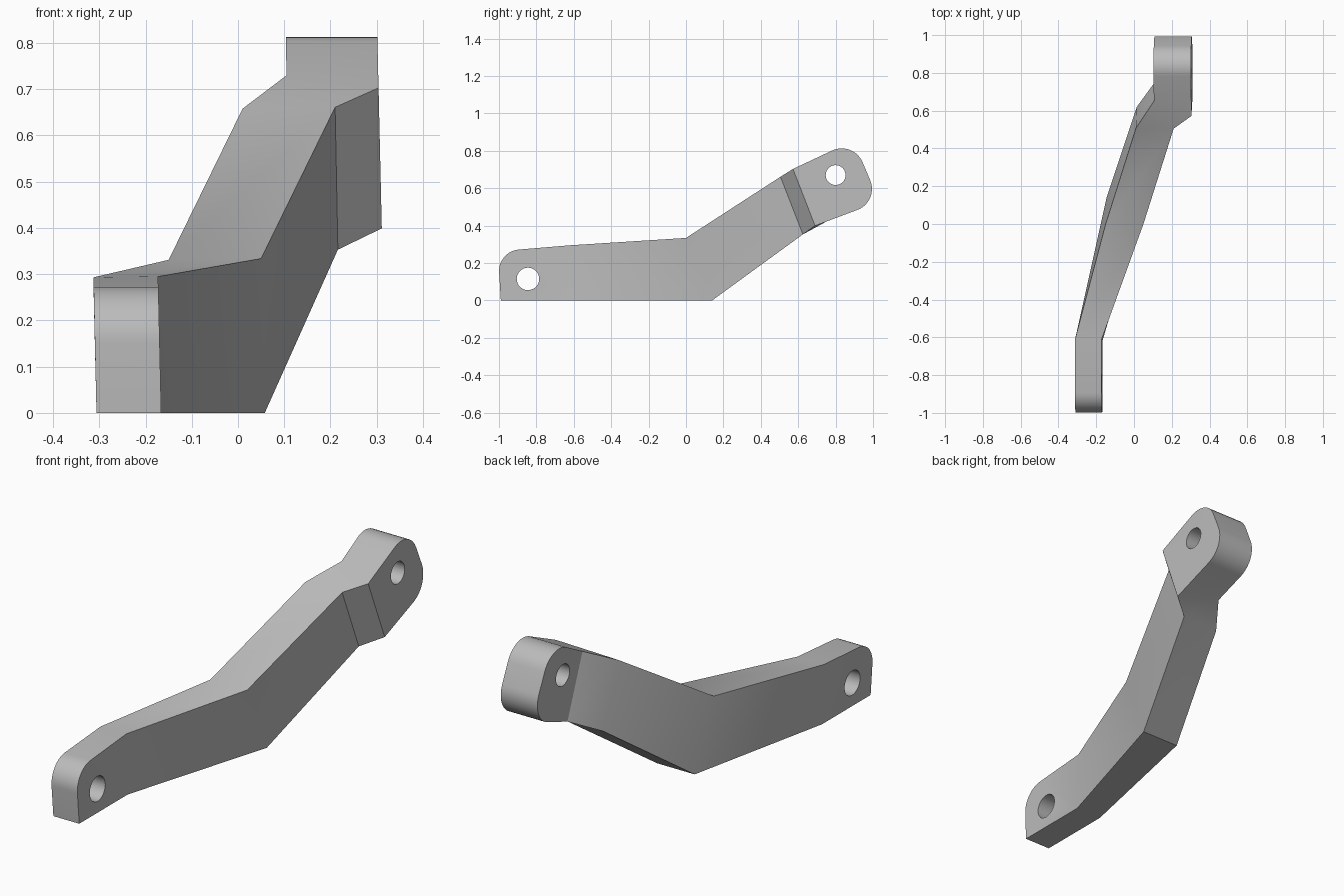
import bpy
import bmesh
import math
from mathutils import Vector

cube = bpy.data.objects.get("Cube")
if cube:
    bpy.data.objects.remove(cube, do_unlink=True)

grey = bpy.data.materials.new("satin grey")
grey.use_nodes = True
colour = (0.5, 0.5, 0.5, 1)
grey.diffuse_color = colour
grey.node_tree.nodes["Principled BSDF"].inputs["Base Color"].default_value = colour

LEAN = 0.023  # slight sideways lean of the whole lever


def rounded(prev, corner, nxt, radius, steps=10):
    """Points (y, z) of a fillet arc at a corner."""
    c = Vector(corner)
    a = (Vector(prev) - c).normalized()
    b = (Vector(nxt) - c).normalized()
    half = a.angle(b) / 2
    centre = c + (a + b).normalized() * radius / math.sin(half)
    p = c + a * radius / math.tan(half) - centre
    q = c + b * radius / math.tan(half) - centre
    sweep = p.angle(q)
    return [centre + (p * math.sin((1 - i / steps) * sweep)
                      + q * math.sin(i / steps * sweep)) / math.sin(sweep)
            for i in range(steps + 1)]


# Stations along the arm (x, y, z): foot joint, elbow, neck, head joint
right_side = {
    "top": [(-.313, -.615, .293), (-.15, 0, .331), (.01, .507, .658), (.105, .65, .73)],
    "low": [(-.306, -.615, 0), (-.145, .14, 0), (.015, .62, .352), (.113, .755, .424)],
}
left_side = {
    "top": [(-.173, -.615, .295), (.05, 0, .334), (.21, .505, .661), (.304, .572, .703)],
    "low": [(-.166, -.615, 0), (.058, .14, 0), (.216, .625, .353), (.311, .69, .399)],
}

# Rounded ends, as (y, z) profiles
foot = [Vector((-.99, 0))] + rounded((-.99, 0), (-1.006, .263), (-.615, .294), .115)
head = (rounded((.57, .705), (.895, .853), (1.034, .528), .12)
        + rounded((.895, .853), (1.034, .528), (.69, .399), .12))

bm = bmesh.new()


def build_side(side, foot_x, head_x):
    """Make the faces of one side and return its outline loop."""
    top = [bm.verts.new(p) for p in side["top"]]
    low = [bm.verts.new(p) for p in side["low"]]
    foot_v = [bm.verts.new((foot_x - LEAN * z, y, z)) for y, z in foot]
    head_v = [bm.verts.new((head_x - LEAN * z, y, z)) for y, z in head]
    bm.faces.new(foot_v + [top[0], low[0]])
    for i in range(3):
        bm.faces.new((top[i], top[i + 1], low[i + 1]))
        bm.faces.new((top[i], low[i + 1], low[i]))
    bm.faces.new([low[3], top[3]] + head_v)
    return foot_v + top + head_v + low[::-1]


loop_r = build_side(right_side, -.306, .122)
loop_l = build_side(left_side, -.166, .32)

# Rim joining both sides
for i in range(len(loop_r)):
    j = (i + 1) % len(loop_r)
    bm.faces.new((loop_r[i], loop_r[j], loop_l[j], loop_l[i]))
bmesh.ops.recalc_face_normals(bm, faces=bm.faces)

mesh = bpy.data.meshes.new("lever_arm")
bm.to_mesh(mesh)
bm.free()
mesh.materials.append(grey)
arm = bpy.data.objects.new("lever_arm", mesh)
bpy.context.collection.objects.link(arm)

# Bolt holes through the foot and the head
for name, x, y, z, r in (("foot_hole", -.24, -.845, .115, .06),
                         ("head_hole", .205, .8, .67, .053)):
    bpy.ops.mesh.primitive_cylinder_add(vertices=40, radius=r, depth=.5,
                                        location=(x, y, z),
                                        rotation=(0, math.pi / 2, 0))
    cutter = bpy.context.object
    cutter.name = name
    cutter.hide_render = True
    cutter.data.materials.append(grey)
    bpy.ops.object.select_all(action='DESELECT')
    arm.select_set(True)
    bpy.context.view_layer.objects.active = arm
    mod = arm.modifiers.new(name, 'BOOLEAN')
    mod.operation = 'DIFFERENCE'
    mod.solver = 'EXACT'
    mod.object = cutter
    bpy.ops.object.modifier_apply(modifier=mod.name)
    bpy.data.objects.remove(cutter, do_unlink=True)

bpy.ops.object.shade_smooth_by_angle(angle=math.radians(30))
